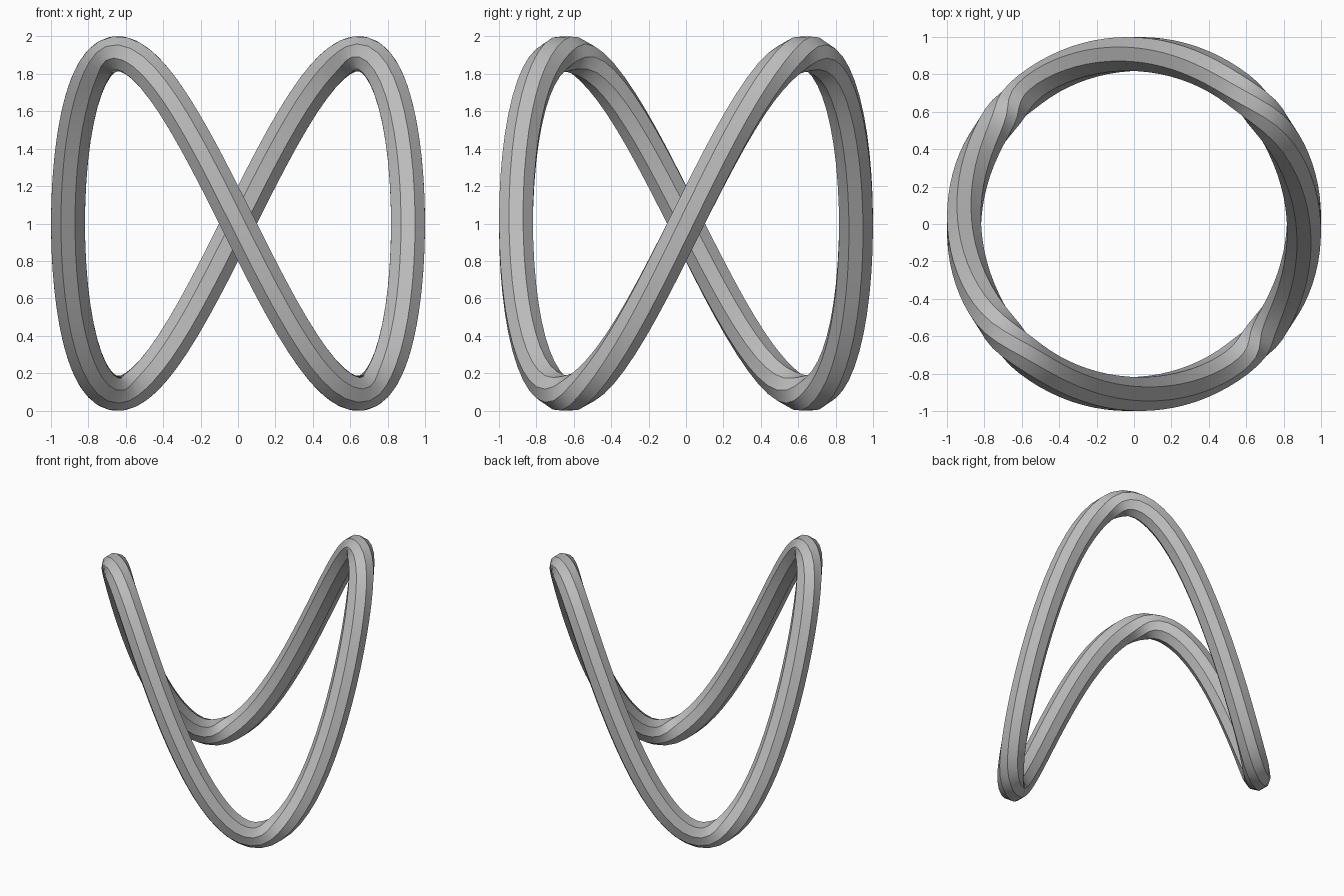
import bpy, bmesh, math
from mathutils import Vector

cube = bpy.data.objects.get("Cube")
if cube:
    bpy.data.objects.remove(cube)

RING = 0.909      # ring radius and wave height
TUBE = 0.098      # tube corner radius
SIDES = 8
STEPS = 96


def make_material(name, colour):
    mat = bpy.data.materials.new(name)
    mat.use_nodes = True
    mat.diffuse_color = colour
    mat.node_tree.nodes["Principled BSDF"].inputs["Base Color"].default_value = colour
    return mat


def path(t):
    return Vector((RING * math.cos(t), RING * math.sin(t), 1 + RING * math.sin(2 * t)))


def tangent(t):
    return Vector((-math.sin(t), math.cos(t), 2 * math.cos(2 * t))).normalized()


# Eight-sided tube swept along a closed wave on a cylinder
bm = bmesh.new()
rings = []
for i in range(STEPS):
    t = math.tau * i / STEPS
    along = tangent(t)
    side = along.cross(Vector((0, 1, 0))).normalized()
    up = along.cross(side)
    angles = [math.tau * (k + 0.5) / SIDES for k in range(SIDES)]
    rings.append([bm.verts.new(path(t) + TUBE * (side * math.cos(a) + up * math.sin(a)))
                  for a in angles])
for i, ring in enumerate(rings):
    after = rings[(i + 1) % STEPS]
    for k in range(SIDES):
        n = (k + 1) % SIDES
        bm.faces.new((ring[k], ring[n], after[n], after[k]))
bmesh.ops.recalc_face_normals(bm, faces=bm.faces)

mesh = bpy.data.meshes.new("wavy_ring")
bm.to_mesh(mesh)
bm.free()
mesh.materials.append(make_material("plain grey", (0.5, 0.5, 0.5, 1)))
obj = bpy.data.objects.new("wavy_ring", mesh)
bpy.context.collection.objects.link(obj)

# Soft along the tube, crisp between its sides
bpy.context.view_layer.objects.active = obj
obj.select_set(True)
bpy.ops.object.shade_smooth_by_angle(angle=math.radians(30))
